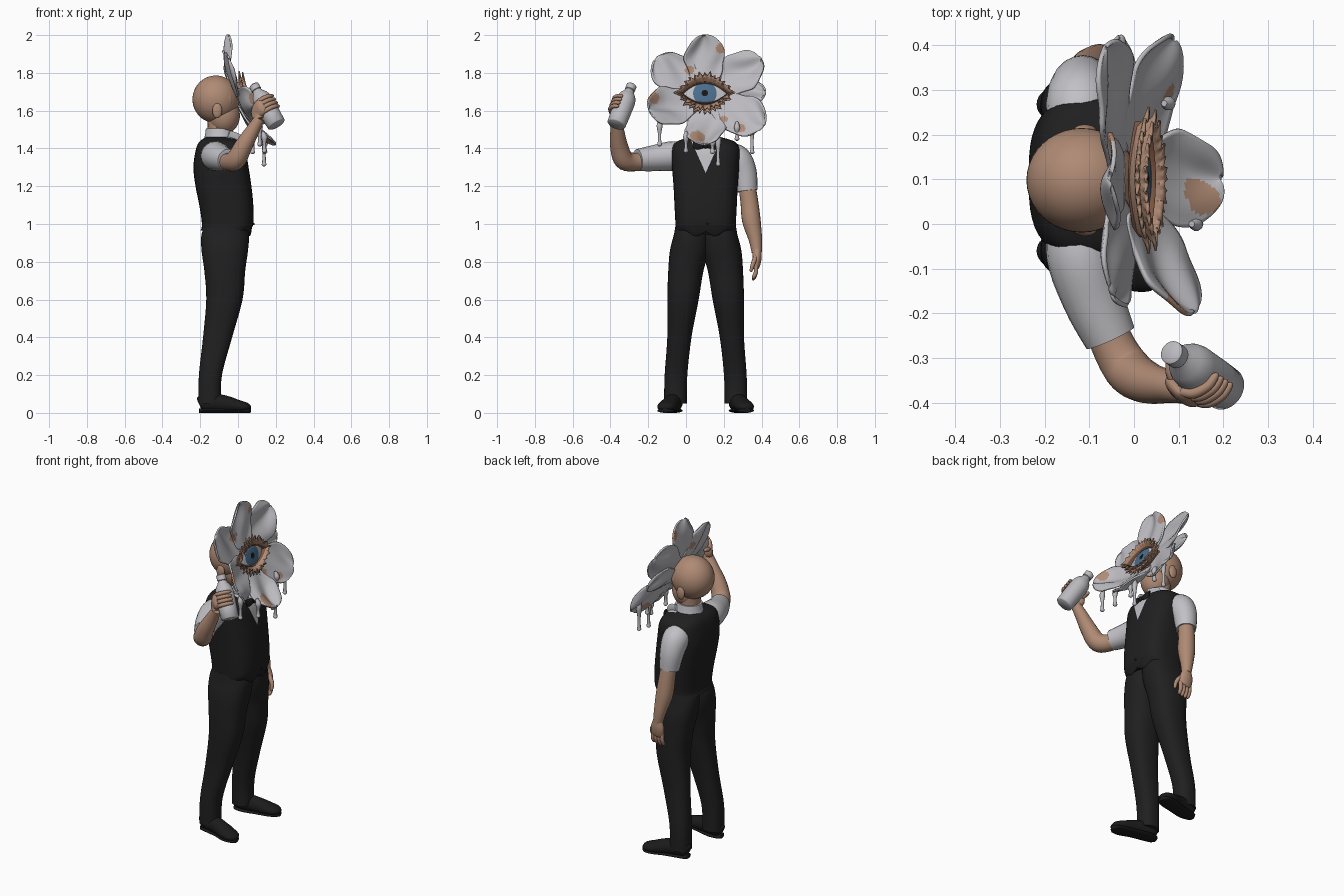
import bpy, bmesh, math
from mathutils import Vector, Matrix

cube = bpy.data.objects.get("Cube")
if cube:
    bpy.data.objects.remove(cube)


def material(name, *rgb):
    m = bpy.data.materials.new(name)
    m.use_nodes = True
    m.diffuse_color = (*rgb, 1)
    m.node_tree.nodes["Principled BSDF"].inputs["Base Color"].default_value = (*rgb, 1)
    return m


CLOTH = material("charcoal cloth", .014, .014, .015)
LEATHER = material("black leather", .011, .011, .012)
SHIRT = material("white shirt", .54, .53, .56)
PETAL = material("pale petal", .5, .49, .52)
SKIN = material("skin", .43, .255, .175)
LID = material("brown eyelid", .2, .09, .05)
IRIS = material("blue iris", .07, .155, .265)
PUPIL = material("black pupil", .01, .01, .012)
MID = .104   # body centre line in y


def finish(name, bm, mats, rule=None, thick=0, angle=50):
    bmesh.ops.remove_doubles(bm, verts=bm.verts, dist=1e-4)
    bmesh.ops.recalc_face_normals(bm, faces=bm.faces)
    if rule:
        for f in bm.faces:
            f.material_index = rule(f.calc_center_median())
    me = bpy.data.meshes.new(name)
    bm.to_mesh(me)
    bm.free()
    for m in mats:
        me.materials.append(m)
    me.shade_smooth()
    me.set_sharp_from_angle(angle=math.radians(angle))
    ob = bpy.data.objects.new(name, me)
    bpy.context.scene.collection.objects.link(ob)
    if thick:
        mod = ob.modifiers.new("thickness", "SOLIDIFY")
        mod.thickness, mod.offset = thick, 0
    return ob


def build(name, rows, mats, closed=True, caps=True, rule=None, thick=0, cuts=()):
    bm = bmesh.new()
    vs = [[bm.verts.new(p) for p in r] for r in rows]
    n = len(vs[0])
    for a, b in zip(vs, vs[1:]):
        for j in range(n if closed else n - 1):
            k = (j + 1) % n
            bm.faces.new((a[j], a[k], b[k], b[j]))
    if caps:
        bm.faces.new(vs[0][::-1])
        bm.faces.new(vs[-1])
    for co, no in cuts:
        bmesh.ops.bisect_plane(bm, geom=bm.verts[:] + bm.edges[:] + bm.faces[:], plane_co=co, plane_no=no)
    return finish(name, bm, mats, rule, thick)


def smooth(p, k):
    out = []
    for i in range(len(p) - 1):
        quad = p[max(i - 1, 0)], p[i], p[i + 1], p[min(i + 2, len(p) - 1)]
        for t in (j / k for j in range(k)):
            out.append([.5 * (2 * b + (c - a) * t + (2 * a - 5 * b + 4 * c - d) * t * t
                              + (3 * b - a - 3 * c + d) * t ** 3) for a, b, c, d in zip(*quad)])
    return out + [p[-1]]


def loft(name, rings, mats, n=48, power=.8, k=5, **kw):
    """Stack of rounded horizontal rings: x, y, z, radius x, radius y."""
    def pt(r, a):
        c, s = math.cos(a), math.sin(a)
        return (r[0] + r[3] * math.copysign(abs(c) ** power, c),
                r[1] + r[4] * math.copysign(abs(s) ** power, s), r[2])
    rows = [[pt(r, math.tau * j / n) for j in range(n)] for r in smooth(rings, k)]
    return build(name, rows, mats, **kw)


def tube(name, pts, mat, ref=(1, 0, 0), n=20, k=5):
    """Sweep along points: x, y, z, radius along ref, other radius."""
    ps = smooth(pts, k)
    cs = [Vector(p[:3]) for p in ps]
    rows = []
    for i, p in enumerate(ps):
        t = (cs[min(i + 1, len(cs) - 1)] - cs[max(i - 1, 0)]).normalized()
        r = Vector(ref)
        e1 = (r - t * r.dot(t)).normalized()
        e2 = t.cross(e1)
        rows.append([cs[i] + e1 * p[3] * math.cos(a) + e2 * p[-1] * math.sin(a)
                     for a in (math.tau * j / n for j in range(n))])
    return build(name, rows, [mat])


def ball(name, centre, radii, mat):
    bm = bmesh.new()
    bmesh.ops.create_uvsphere(bm, u_segments=40, v_segments=24, radius=1,
                              matrix=Matrix.Translation(centre) @ Matrix.Diagonal((*radii, 1)))
    return finish(name, bm, [mat])


# Waistcoat with the shirt showing in the neckline
NECK = 1.27
vest = loft("waistcoat", [
    (-.068, MID, .965, .13, .16), (-.055, MID, 1.0, .136, .16), (-.062, MID, 1.1, .143, .165),
    (-.077, MID, 1.2, .148, .17), (-.09, MID, 1.3, .146, .178), (-.092, MID, 1.39, .132, .18),
    (-.095, MID, 1.435, .11, .155), (-.1, MID, 1.46, .07, .08)], [CLOTH, SHIRT], power=.68,
    cuts=[((0, MID, NECK), (0, 1, s * .45)) for s in (-1, 1)],
    rule=lambda c: int(c.x > -.06 and abs(c.y - MID) < (c.z - NECK) * .45))
for v in vest.data.vertices:   # pointed front hem
    if v.co.z < .975 and v.co.x > -.02:
        v.co.z -= .035 * max(0, 1 - abs(abs(v.co.y - MID) - .05) / .06)
for i in range(5):
    ball("waistcoat_button", (.083 - .005 * i, MID + .008, 1.0 + .055 * i), (.005, .006, .006), LEATHER)
for s in (-1, 1):
    tube("pocket_welt", [(.07, MID + s * .05, 1.055, .007), (.056, MID + s * .11, 1.065, .007)], LEATHER, n=8)

# Collar and bow tie
loft("shirt_collar", [(-.095, MID, 1.42, .095, .09), (-.097, MID, 1.46, .08, .077),
                      (-.1, MID, 1.505, .07, .068)], [SHIRT], power=1)
for s in (-1, 1):
    tube("collar_wing", [(-.05, MID + s * .062, 1.475, .022, .008), (0, MID + s * .045, 1.45, .026, .008),
                         (.025, MID + s * .04, 1.42, .008, .005)], SHIRT, ref=(0, 0, 1))
    tube("bow_loop", [(.03, MID, 1.415, .01, .009), (.032, MID + s * .035, 1.415, .022, .014),
                      (.025, MID + s * .066, 1.415, .029, .009)], LEATHER, ref=(0, 0, 1))
ball("bow_knot", (.036, MID, 1.415), (.014, .014, .015), LEATHER)

# Trousers and shoes
for s, side in ((-1, "right"), (1, "left")):
    loft(side + "_trouser_leg", [(x, MID + s * d, z, rx, ry) for x, d, z, rx, ry in (
        (-.15, .16, .05, .06, .06), (-.146, .157, .2, .061, .06), (-.108, .139, .4, .077, .064),
        (-.072, .12, .6, .096, .083), (-.07, .105, .75, .108, .093), (-.07, .085, .86, .123, .104),
        (-.068, .073, .94, .126, .096), (-.066, .07, .99, .11, .09))], [CLOTH], power=.85)
    last = [(-.205, .165, .045, .03, .02), (-.19, .165, .05, .045, .037), (-.14, .168, .055, .05, .046),
            (-.06, .186, .046, .044, .046), (0, .203, .036, .033, .051), (.045, .213, .03, .024, .042),
            (.065, .217, .024, .01, .018)]
    tube(side + "_shoe", [(x, MID + s * d, z, h, w) for x, d, z, h, w in last], LEATHER, ref=(0, 0, 1))
    tube(side + "_sole", [(x, MID + s * d, .012, .012, w) for x, d, z, h, w in last], LEATHER, ref=(0, 0, 1))

# Head
tube("neck", [(-.1, MID, 1.42, .06), (-.1, MID, 1.5, .06), (-.1, MID, 1.6, .065)], SKIN)
ball("head", (-.117, .098, 1.66), (.124, .117, .126), SKIN)
ball("jaw", (-.075, .098, 1.575), (.085, .083, .1), SKIN)
for s in (-1, 1):
    ball("ear", (-.11, .098 + s * .111, 1.6), (.026, .014, .04), SKIN)

# Left arm hanging down
tube("left_sleeve", [(-.12, .22, 1.36, .07), (-.12, .27, 1.34, .077), (-.118, .306, 1.27, .069),
                     (-.112, .322, 1.175, .057)], SHIRT)
tube("left_arm", [(-.112, .32, 1.22, .045), (-.105, .335, 1.12, .047), (-.095, .346, 1.02, .049),
                  (-.08, .367, .92, .036), (-.07, .375, .85, .027)], SKIN)
tube("left_palm", [(-.07, .375, .87, .026, .024), (-.068, .376, .82, .042, .024),
                   (-.064, .37, .775, .04, .02), (-.062, .368, .765, .03, .01)], SKIN)
for i in range(4):
    x = -.064 + (i - 1.5) * .021
    tube("left_finger", [(x, .37, .785, .012), (x, .37, .745, .012), (x, .358, .712 + .004 * abs(i - 1), .01),
                         (x, .35, .704 + .004 * abs(i - 1), .003)], SKIN, n=10)
tube("left_thumb", [(-.045, .37, .83, .013), (-.015, .355, .79, .012), (-.012, .345, .755, .009),
                    (-.013, .342, .748, .003)], SKIN, n=10)

# Right arm raised
tube("right_sleeve", [(-.12, .01, 1.355, .07), (-.118, -.07, 1.36, .078), (-.09, -.17, 1.348, .069),
                      (-.053, -.255, 1.338, .059)], SHIRT)
tube("right_arm", [(-.075, -.2, 1.335, .046), (-.045, -.275, 1.328, .049), (-.01, -.33, 1.342, .053),
                   (.03, -.355, 1.415, .047), (.08, -.365, 1.5, .036), (.115, -.375, 1.56, .028)], SKIN)

# Bottle and the hand wrapped around it
BASE, TOP = Vector((.205, -.37, 1.525)), Vector((.08, -.285, 1.74))
AXIS = (TOP - BASE).normalized()
OUT = Vector((0, -1, 0))
OUT = (OUT - AXIS * OUT.dot(AXIS)).normalized()
ACROSS = AXIS.cross(OUT)
tube("bottle", [(*(BASE + AXIS * t), r) for t, r in (
    (0, .044), (.005, .05), (.06, .052), (.15, .053), (.17, .05), (.19, .042), (.208, .029), (.222, .023),
    (.225, .027), (.254, .027), (.259, .021))], PETAL, n=32, k=1)


def grip(t, deg, r):
    a = math.radians(deg)
    return BASE + AXIS * t + (OUT * math.cos(a) + ACROSS * math.sin(a)) * r


tube("right_palm", [(.112, -.375, 1.555, .026, .026), (*grip(.1, -60, .066), .04, .022),
                    (*grip(.112, -25, .063), .042, .018), (*grip(.112, -5, .06), .036, .01)], SKIN, ref=AXIS)
for i in range(4):
    t = .08 + .022 * i
    tube("right_finger", [(*grip(t, d, .06), r) for d, r in
                          ((-20, .011), (10, .012), (45, .011), (72, .009), (79, .003))], SKIN, ref=AXIS, n=10)
tube("right_thumb", [(*grip(t, d, .062), r) for t, d, r in
                     ((.11, -60, .014), (.14, -80, .013), (.155, -105, .01), (.157, -113, .003))], SKIN, ref=AXIS, n=10)

# Flower frame, tilted upward
TILT = math.radians(22)
CENTRE = Vector((.002, .1, 1.682))
NORMAL = Vector((math.cos(TILT), 0, math.sin(TILT)))
UP = Vector((-math.sin(TILT), 0, math.cos(TILT)))


def on_flower(h, v, d):
    return CENTRE + Vector((0, h, 0)) + UP * v + NORMAL * d


PATCHES = [(-.28, -.04, .035), (-.08, .14, .025), (.085, .25, .025), (-.04, -.26, .04),
           (.19, -.19, .025), (.1, -.13, .02)]


def patch_rule(c):
    h, v = c.y - CENTRE.y, (c - CENTRE).dot(UP)
    return int(any(math.hypot(h - a, v - b) < r for a, b, r in PATCHES))


def petal(angle, length, width, lift, curl, phase):
    ca, sa = math.cos(math.radians(angle)), math.sin(math.radians(angle))
    rows = []
    for i in range(33):
        u = 1 - (1 - i / 32) ** 1.6
        tip = math.sqrt(1 - u ** 4)
        w = width * (.5 + .5 * min(1, u / .55) ** .8) * tip
        row = []
        for j in range(25):
            q = j / 12 - 1
            r = .06 + (length - .06) * u * (1 + .04 * tip * math.sin(5 * q + phase))
            side = q * w * (1 + .06 * math.sin(12 * u + phase + q))
            wave = .016 * math.sin(4 * q + 5 * u + phase) + .025 * q * q
            row.append(on_flower(r * ca - side * sa, r * sa + side * ca, lift + curl * u * u + u * tip * wave))
        rows.append(row)
    build("petal", rows, [PETAL, SKIN], closed=False, caps=False, rule=patch_rule, thick=.01)


for i, spec in enumerate(((90, .315, .112, -.005, .07), (35, .36, .118, -.02, .03), (5, .32, .08, -.035, .01),
                          (-30, .36, .125, -.02, .04), (-90, .315, .112, -.02, .1), (203, .32, .12, -.005, .1),
                          (143, .325, .118, -.01, .035))):
    petal(*spec, phase=i * 1.7)
ball("flower_base", on_flower(0, 0, -.06), (.045, .1, .09), SKIN)

# Drips from the lower petals
for y, top, end, d in ((-.14, 1.54, 1.41, .06), (.0, 1.48, 1.375, .06), (.14, 1.45, 1.37, .05),
                       (.17, 1.46, 1.305, .05), (.27, 1.53, 1.44, .015), (.35, 1.53, 1.37, .015)):
    x = on_flower(0, (top - CENTRE.z) / UP.z, d).x
    tube("drip", [(x - .01, y, top + .01, .007), (x, y, top - .02, .016), (x, y, (top + end) / 2, .009),
                  (x, y, end + .025, .01), (x, y, end + .009, .013), (x, y, end, .004)], PETAL, n=10)

# Eye: almond dome with iris and pupil, eyelid rim and ragged frill
A, B, N = .122, .055, 96


def almond(t):
    k, s = B * (math.cos(t) / A) ** 2, abs(math.sin(t))
    return B / s if k < 1e-6 else (math.sqrt(s * s + 4 * k * B) - s) / (2 * k)


def ring(radius, depth):
    """Ring around the eye, leaning forward at the top."""
    out = []
    for j in range(N):
        t = math.tau * j / N
        r = radius(t, j)
        v = r * math.sin(t)
        out.append(on_flower(r * math.cos(t), v, depth(r) + .15 * v))
    return out


def eye_rule(c):
    p = c - CENTRE
    r = math.hypot(p.y, p.dot(UP))
    return 2 if r < .017 else 1 if r < .062 else 0


def frill_radius(offset, zigzag):
    """Offset from the almond, wider above and below than at the corners."""
    return lambda t, j: (almond(t) + offset * (.55 + .45 * abs(math.sin(t))) + zigzag * (
        .015 * (j % 4 == 0) - .007 * (j % 4 == 2) + .005 * math.sin(j * .7)))


build("eyeball", [ring(lambda t, j: min(rad, almond(t)), lambda r: .004 + .025 * (1 - (r / .13) ** 2))
                  for rad in (.0005, .017, .04, .062, .08, .105, .13)],
      [SHIRT, IRIS, PUPIL], caps=False, rule=eye_rule, thick=.004)
build("eyelid_rim", [ring(lambda t, j: almond(t) + o, lambda r: d) for o, d in
                     ((-.004, .0), (-.003, .03), (.003, .036), (.006, .03), (.008, 0))], [LID], caps=False)
for reach, flare in ((.034, .045), (.046, .028)):
    build("eyelid_frill", [ring(frill_radius(o, z), lambda r: d)
                           for o, d, z in ((.004, 0, 0), (.01, .03, 0), (.022, flare - .006, 0),
                                           (reach - .01, flare, .3), (reach, flare + .006, 1))],
          [SKIN], caps=False, thick=.006)
